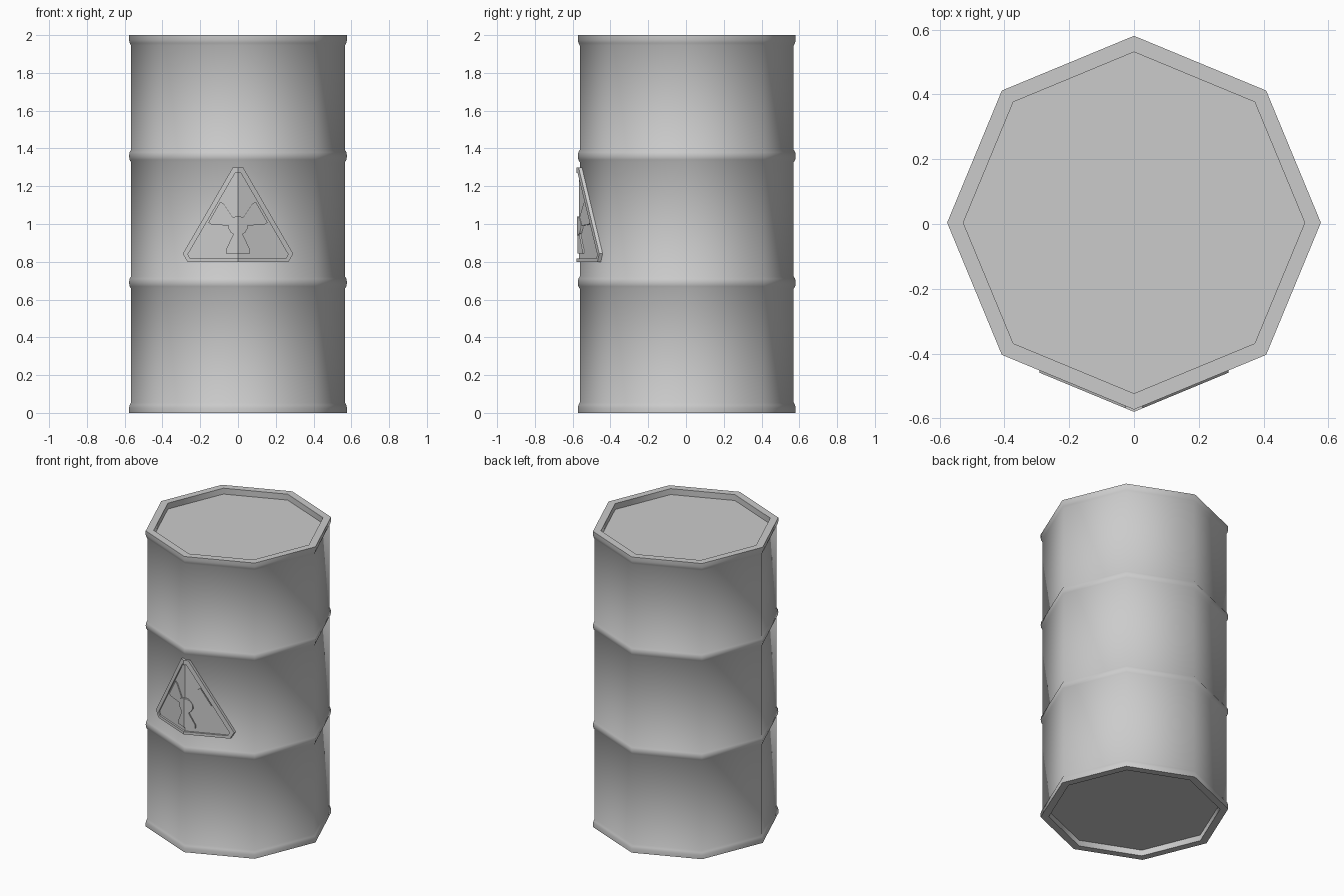
import bpy, bmesh, math
from mathutils import Matrix, Vector

cube = bpy.data.objects.get("Cube")
if cube:
    bpy.data.objects.remove(cube, do_unlink=True)

grey = bpy.data.materials.new("grey steel")
grey.use_nodes = True
COLOUR = (0.6, 0.6, 0.6, 1)
grey.diffuse_color = COLOUR
grey.node_tree.nodes["Principled BSDF"].inputs["Base Color"].default_value = COLOUR

BODY_R, RIM_R, CENTRE_Y = 0.566, 0.577, 0.004
SLOPE = math.tan(math.pi / 8)


def finish(bm, name, angle):
    bmesh.ops.recalc_face_normals(bm, faces=bm.faces)
    mesh = bpy.data.meshes.new(name)
    bm.to_mesh(mesh)
    bm.free()
    mesh.materials.append(grey)
    obj = bpy.data.objects.new(name, mesh)
    bpy.context.collection.objects.link(obj)
    bpy.ops.object.select_all(action='DESELECT')
    obj.select_set(True)
    bpy.context.view_layer.objects.active = obj
    bpy.ops.object.shade_smooth_by_angle(angle=math.radians(angle))
    return obj


# Barrel: eight-sided spin of a profile with rolled rims and two hoops
def hoop(z):
    return [(BODY_R, z - 0.033), (0.574, z - 0.02), (RIM_R, z),
            (0.574, z + 0.02), (BODY_R, z + 0.033)]


rim = [(0.527, 0.04), (0.527, 0), (RIM_R, 0), (RIM_R, 0.025), (0.573, 0.042), (BODY_R, 0.055)]
top_rim = [(r, 2 - z) for r, z in reversed(rim)]
profile = rim + hoop(0.69) + hoop(1.36) + top_rim

bm = bmesh.new()
verts = [bm.verts.new((r, 0, z)) for r, z in profile]
edges = [bm.edges.new(pair) for pair in zip(verts, verts[1:])]
bmesh.ops.spin(bm, geom=verts + edges, cent=(0, 0, 0), axis=(0, 0, 1),
               angle=math.tau, steps=8, use_merge=False)
bmesh.ops.remove_doubles(bm, verts=bm.verts, dist=0.0005)
# Recessed lid and base
bmesh.ops.holes_fill(bm, edges=[e for e in bm.edges if e.is_boundary], sides=0)
bmesh.ops.translate(bm, verts=bm.verts, vec=(0, CENTRE_Y, 0))
finish(bm, "barrel", 50)


# Sign parts: flat outlines extruded, then folded over the front corner
def folded(name, outline, raise_by, hole=None):
    bm = bmesh.new()
    outer = [bm.verts.new((x, 0, z)) for x, z in outline]
    if hole:
        inner = [bm.verts.new((x, 0, z)) for x, z in hole]
        n = len(outer)
        for i in range(n):
            j = (i + 1) % n
            bm.faces.new((outer[i], outer[j], inner[j], inner[i]))
    else:
        bm.faces.new(outer)
    bmesh.ops.bisect_plane(bm, geom=bm.verts[:] + bm.edges[:] + bm.faces[:],
                           plane_co=(0, 0, 0), plane_no=(1, 0, 0))
    ext = bmesh.ops.extrude_face_region(bm, geom=bm.faces[:], use_keep_orig=True)
    moved = [g for g in ext["geom"] if isinstance(g, bmesh.types.BMVert)]
    bmesh.ops.translate(bm, verts=moved, vec=(0, -raise_by - 0.005, 0))
    for v in bm.verts:
        v.co.y += CENTRE_Y - BODY_R + 0.005 + SLOPE * abs(v.co.x)
    return finish(bm, name, 30)


def mirrored(half):
    return half + [(-x, z) for x, z in reversed(half)]


sign_outer = mirrored([(0.027, 1.3), (0.292, 0.843), (0.268, 0.8)])
sign_inner = mirrored([(0.015, 1.27), (0.265, 0.84), (0.255, 0.818)])
folded("sign_panel", sign_inner, 0.005)
folded("sign_frame", sign_outer, 0.018, sign_inner)

# Warning symbol: round hub and three flared blades
HUB = Vector((0, 0.99))
blade = mirrored([(0.022, -0.04), (0.064, -0.125), (0.064, -0.145)])
for i, side in enumerate(("lower", "left", "right")):
    turn = Matrix.Rotation(-i * math.tau / 3, 2)
    folded(f"{side}_blade", [turn @ Vector(p) + HUB for p in blade], 0.013)
hub = [HUB + 0.052 * Vector((math.cos(a), math.sin(a)))
       for a in (math.tau * (k + 0.5) / 12 for k in range(12))]
folded("symbol_hub", hub, 0.016)
